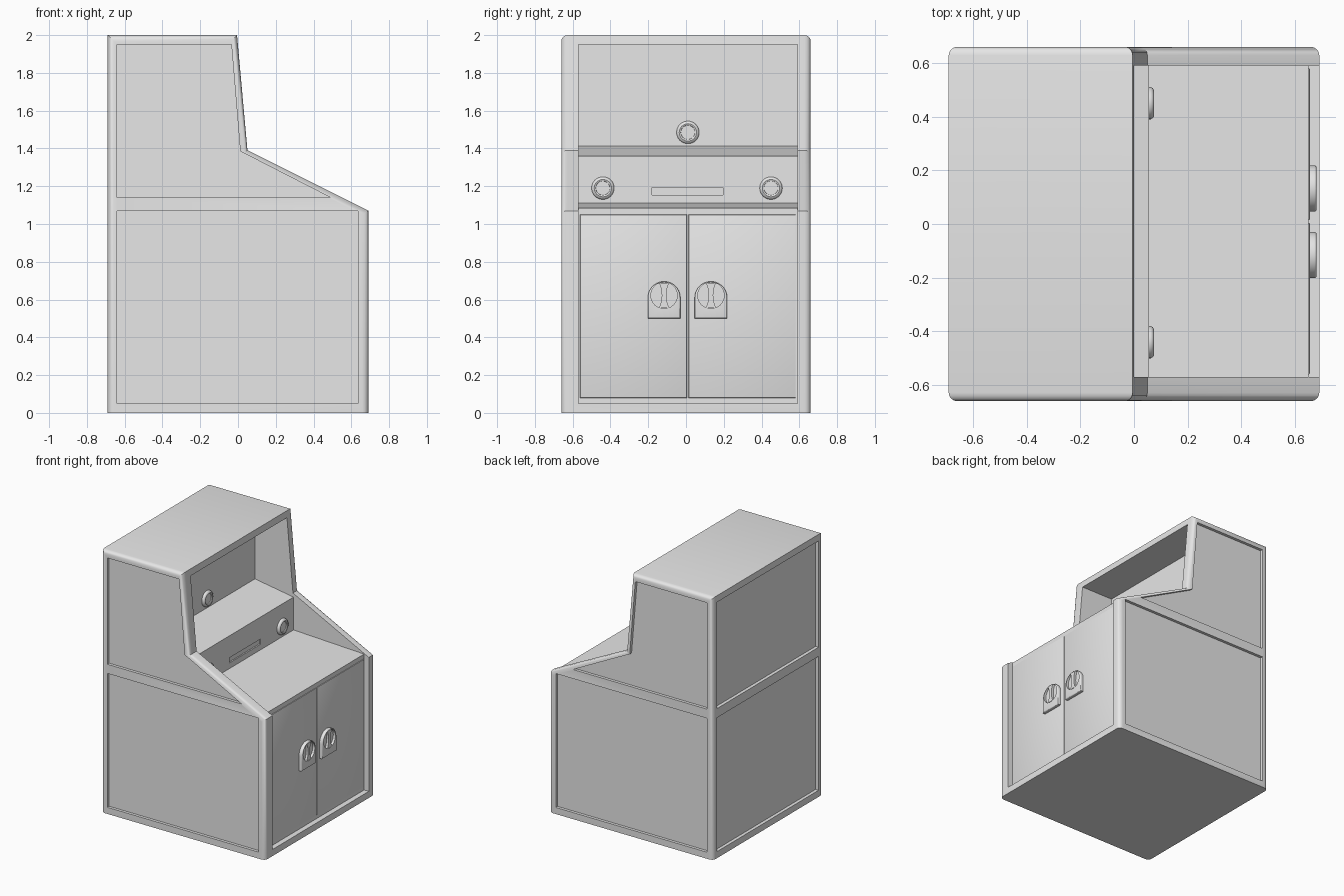
import bpy, bmesh, math
from mathutils import Vector

if "Cube" in bpy.data.objects:
    bpy.data.objects.remove(bpy.data.objects["Cube"])

grey = bpy.data.materials.new("plain_grey")
grey.diffuse_color = (0.8, 0.8, 0.8, 1)
grey.use_nodes = True
grey.node_tree.nodes["Principled BSDF"].inputs["Base Color"].default_value = grey.diffuse_color


def finish(bm, name):
    bmesh.ops.recalc_face_normals(bm, faces=bm.faces)
    me = bpy.data.meshes.new(name)
    bm.to_mesh(me)
    bm.free()
    ob = bpy.data.objects.new(name, me)
    me.materials.append(grey)
    bpy.context.collection.objects.link(ob)
    return ob


def extrude_profile(name, pts, a, b, axis="y", bevel=0, segs=4, pick=None):
    """Extrude a 2D outline: (x, z) along y, or (y, z) along x."""
    bm = bmesh.new()
    at = (lambda p, d: (p[0], d, p[1])) if axis == "y" else (lambda p, d: (d, p[0], p[1]))
    f = bm.faces.new([bm.verts.new(at(p, a)) for p in pts])
    r = bmesh.ops.extrude_face_region(bm, geom=[f])
    d = (0, b - a, 0) if axis == "y" else (b - a, 0, 0)
    bmesh.ops.translate(bm, vec=d, verts=[v for v in r["geom"] if isinstance(v, bmesh.types.BMVert)])
    bmesh.ops.recalc_face_normals(bm, faces=bm.faces)
    if bevel:
        edges = [e for e in bm.edges if pick(e)]
        bmesh.ops.bevel(bm, geom=edges, offset=bevel, segments=segs, profile=0.5, affect="EDGES")
    return finish(bm, name)


def rect(u0, u1, v0, v1):
    return [(u0, v0), (u1, v0), (u1, v1), (u0, v1)]


def cut(ob, cutters):
    bpy.context.view_layer.objects.active = ob
    for c in cutters:
        m = ob.modifiers.new("cut", "BOOLEAN")
        m.operation, m.solver, m.object = "DIFFERENCE", "EXACT", c
        bpy.ops.object.modifier_apply(modifier=m.name)
        bpy.data.objects.remove(c)


def smooth(ob, angle=35):
    bpy.ops.object.select_all(action="DESELECT")
    ob.select_set(True)
    bpy.context.view_layer.objects.active = ob
    bpy.ops.object.shade_smooth_by_angle(angle=math.radians(angle))


def lathe(name, prof, loc, n=32):
    """Turn (radius, height) points around the x axis."""
    bm = bmesh.new()
    rings = []
    for r, h in prof:
        rings.append([bm.verts.new(Vector(loc) + Vector((h, r * math.cos(t), r * math.sin(t))))
                      for t in [2 * math.pi * i / n for i in range(n)]])
    for p, q in zip(rings, rings[1:]):
        for i in range(n):
            bm.faces.new((p[i], p[(i + 1) % n], q[(i + 1) % n], q[i]))
    bm.faces.new(rings[0])
    bm.faces.new(rings[-1])
    return finish(bm, name)


# cabinet: solid side profile with rounded rims
outline = [(-.69, 0), (.69, 0), (.69, 1.07), (.05, 1.39), (-.005, 2), (-.69, 2)]


def rim(e):
    a, b = (v.co for v in e.verts)
    return abs(a.y - b.y) < 1e-4 and max(a.z, b.z) > 0.01


body = extrude_profile("cabinet", outline, -.66, .66, bevel=.032, pick=rim)

# hollow front: screen bay, shelf, control deck and front panel
bay = [(-.27, 1.95), (-.27, 1.412), (.055, 1.36), (.055, 1.11), (.65, 1.085),
       (.65, .05), (.9, .05), (.9, 1.95)]
cutters = [extrude_profile("bay_cutter", bay, -.57, .59)]

# recessed panels on both sides and the back
upper = [(-.64, 1.14), (.49, 1.14), (.012, 1.385), (-.035, 1.95), (-.64, 1.95)]
lower = rect(-.64, .635, .05, 1.07)
for s in (-1, 1):
    for pts in (upper, lower):
        cutters.append(extrude_profile("side_cutter", pts, s * .638, s * .8))
for z0, z1 in ((.05, 1.07), (1.14, 1.95)):
    cutters.append(extrude_profile("back_cutter", rect(-.61, .61, z0, z1), -.8, -.665, "x"))

# slot in the panel above the deck
cutters.append(extrude_profile("slot_cutter", rect(-.18, .195, 1.153, 1.192), .045, .07, "x"))
cut(body, cutters)
smooth(body)

# pair of front doors with softened edges
for side, y0, y1 in (("left", -.56, .004), ("right", .014, .58)):
    door = extrude_profile(side + "_door", rect(y0, y1, .08, 1.05), .64, .655, "x", .004, 2,
                           lambda e: all(v.co.x > .65 for v in e.verts))
    smooth(door)

# round knobs
knob = [(.06, -.005), (.06, .008), (.055, .016), (.046, .02), (.038, .017), (.037, .011), (.001, .011)]
for name, loc in (("screen_knob", (-.27, .01, 1.485)), ("left_knob", (.055, -.44, 1.19)),
                  ("right_knob", (.055, .45, 1.19))):
    smooth(lathe(name, knob, loc))

# arched latch plates with a round well and a waisted grip
for side, y in (("left", -.116), ("right", .132)):
    arch = [(y - .086, .5), (y + .086, .5)]
    arch += [(y + .086 * math.cos(t), .61 + .086 * math.sin(t))
             for t in [math.pi * i / 20 for i in range(21)]]
    plate = extrude_profile(side + "_latch_plate", arch, .645, .68, "x", .008, 3,
                            lambda e: all(v.co.x > .67 for v in e.verts))
    cut(plate, [lathe("well_cutter", [(.07, 0), (.07, .05)], (.662, y, .622))])
    smooth(plate)
    half = [(.026, -.066), (.014, -.03), (.012, 0), (.014, .03), (.026, .066)]
    grip = [(y + a, .622 + b) for a, b in half] + [(y - a, .622 + b) for a, b in reversed(half)]
    extrude_profile(side + "_latch_grip", grip, .66, .68, "x")
